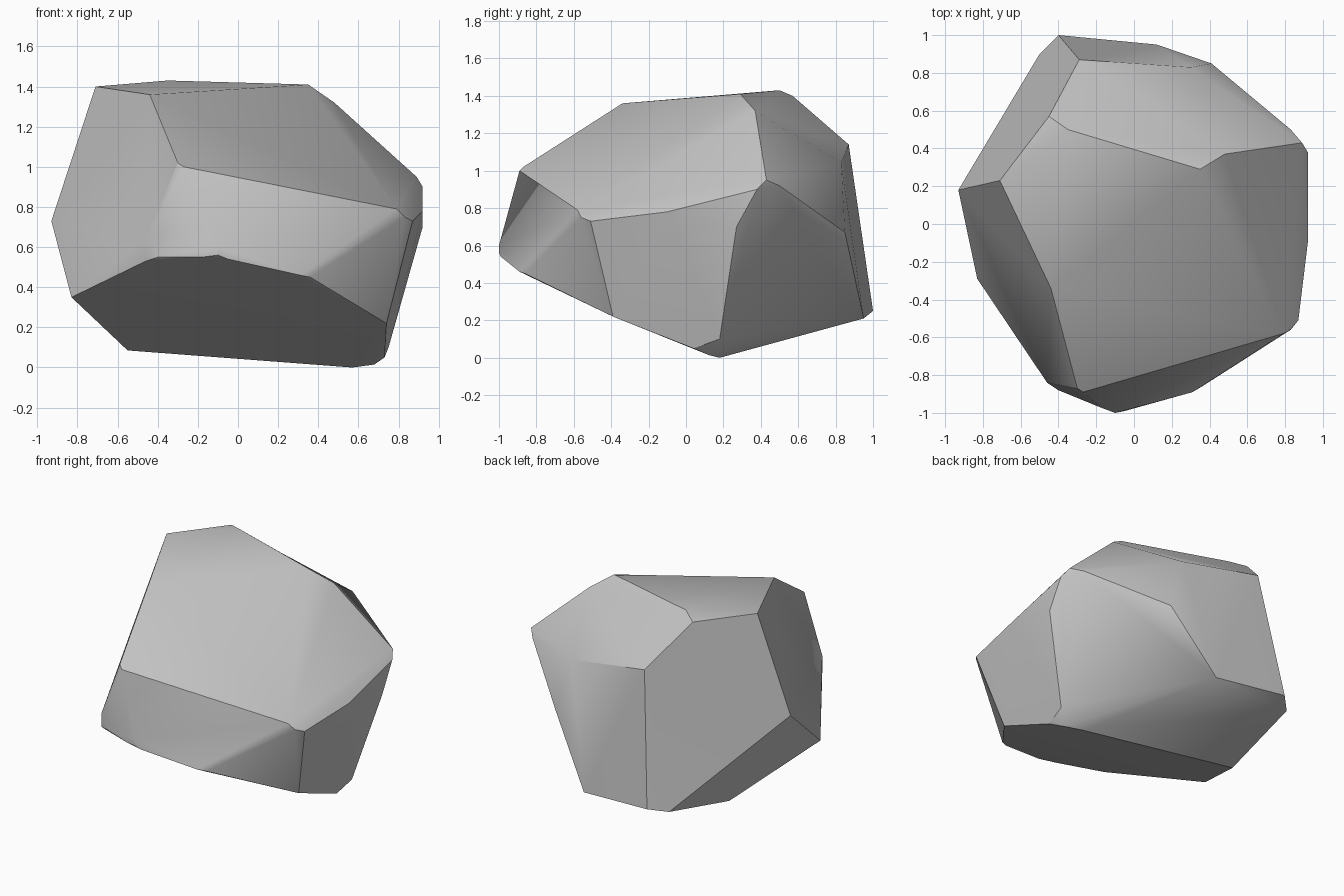
import bpy
import bmesh
import math

# Remove the default object only
default_cube = bpy.data.objects.get("Cube")
if default_cube:
    bpy.data.objects.remove(default_cube, do_unlink=True)


def make_material(name, grey):
    """Flat matte grey, shown in the viewport and in a render."""
    material = bpy.data.materials.new(name)
    material.use_nodes = True
    colour = (grey, grey, grey, 1)
    material.diffuse_color = colour
    shader = material.node_tree.nodes["Principled BSDF"]
    shader.inputs["Base Color"].default_value = colour
    shader.inputs["Roughness"].default_value = 1
    return material


def make_hull(name, rings, material):
    """Wrap the corner rings in a convex skin and shade it as worn stone."""
    bm = bmesh.new()
    for ring in rings:
        for corner in ring:
            bm.verts.new(corner)

    # Skin the corners and drop any that fall inside the skin
    result = bmesh.ops.convex_hull(bm, input=bm.verts[:])
    unused = {item for item in result["geom_interior"] + result["geom_unused"]
              if isinstance(item, bmesh.types.BMVert) and item.is_valid}
    loose = [vert for vert in bm.verts if vert in unused or not vert.link_faces]
    bmesh.ops.delete(bm, geom=loose, context="VERTS")

    # Merge the nearly level triangles into broad facets
    bmesh.ops.dissolve_limit(bm, angle_limit=math.radians(2),
                             verts=bm.verts[:], edges=bm.edges[:])
    bmesh.ops.recalc_face_normals(bm, faces=bm.faces[:])

    mesh = bpy.data.meshes.new(name)
    bm.to_mesh(mesh)
    bm.free()
    mesh.materials.append(material)
    stone = bpy.data.objects.new(name, mesh)
    bpy.context.collection.objects.link(stone)

    # Smooth the worn edges, keep the broken edges crisp
    bpy.ops.object.select_all(action="DESELECT")
    stone.select_set(True)
    bpy.context.view_layer.objects.active = stone
    bpy.ops.object.shade_smooth_by_angle(angle=math.radians(30))
    return stone


# Crown: the rim of the gently sloping top
crown = [(-.71, .23, 1.4), (-.44, -.34, 1.36), (.35, .29, 1.41),
         (-.35, .5, 1.43), (-.45, .57, 1.4), (.48, .37, 1.32)]

# Shoulder: where the top breaks into the sides
shoulder = [(-.3, -.87, 1.02), (-.27, -.89, 1), (.79, -.58, .79),
            (.83, -.56, .75), (.87, -.51, .73), (.92, -.1, .78),
            (.92, .38, .9), (.89, .43, .95), (.83, .5, .92),
            (.3, .83, 1.04), (-.29, .87, 1.14)]

# Waist: the widest corners around the sides
waist = [(-.93, .18, .73), (-.46, -.84, .63), (-.18, -.97, .7),
         (-.1, -1, .6), (.92, .27, .7), (.41, .85, .67)]

# Lower rim: where the sides turn under
lower_rim = [(-.83, -.29, .35), (-.46, -.84, .53), (-.4, -.88, .55),
             (-.18, -.97, .55), (-.1, -1, .56), (-.05, -.99, .54),
             (.31, -.89, .46), (.36, -.86, .45), (.74, -.39, .22),
             (.12, .95, .21), (-.4, 1, .25), (-.5, .9, .22)]

# Foot: the few corners near the ground
foot = [(.75, .18, .1), (.73, .04, .05), (.68, .12, .015),
        (.57, .18, 0), (-.55, .31, .085)]

stone_grey = make_material("stone grey", .55)
make_hull("boulder", [crown, shoulder, waist, lower_rim, foot], stone_grey)
